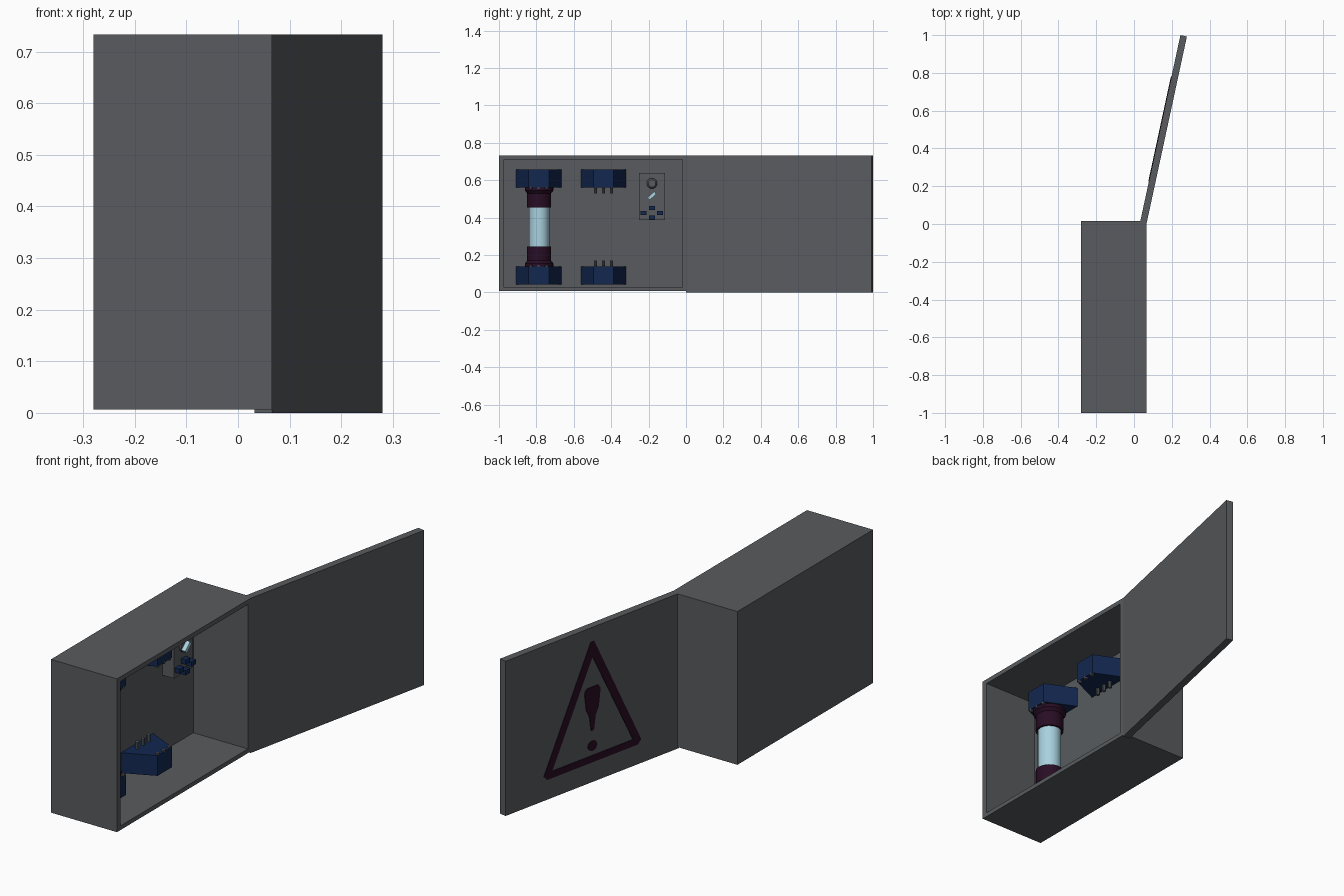
import bpy, bmesh, math
from mathutils import Matrix, Vector

if "Cube" in bpy.data.objects:
    bpy.data.objects.remove(bpy.data.objects["Cube"])


def material(name, rgb):
    m = bpy.data.materials.new(name)
    m.diffuse_color = (*rgb, 1)
    m.use_nodes = True
    m.node_tree.nodes["Principled BSDF"].inputs["Base Color"].default_value = m.diffuse_color
    return m


GREY = material("steel grey", (0.098, 0.105, 0.112))
BLUE = material("navy blue", (0.006, 0.020, 0.080))
PURPLE = material("dark purple", (0.022, 0.004, 0.018))
GLASS = material("pale blue", (0.40, 0.64, 0.74))


def finish(name, bm, mat):
    bmesh.ops.recalc_face_normals(bm, faces=bm.faces)
    me = bpy.data.meshes.new(name)
    bm.to_mesh(me)
    bm.free()
    me.materials.append(mat)
    ob = bpy.data.objects.new(name, me)
    bpy.context.collection.objects.link(ob)
    return ob


def box(name, lo, hi, mat, tilt=0):
    """Box between two corners, optionally turned about x."""
    lo, hi = Vector(lo), Vector(hi)
    bm = bmesh.new()
    bmesh.ops.create_cube(bm, size=1, matrix=Matrix.Translation((lo + hi) / 2)
                          @ Matrix.Rotation(tilt, 4, 'X') @ Matrix.Diagonal((*(hi - lo), 1)))
    return finish(name, bm, mat)


def prism(name, outline, z0, z1, mat):
    """Upright prism from an xy outline."""
    bm = bmesh.new()
    f = bm.faces.new([bm.verts.new((x, y, z0)) for x, y in outline])
    r = bmesh.ops.extrude_face_region(bm, geom=[f])
    bmesh.ops.translate(bm, vec=(0, 0, z1 - z0),
                        verts=[v for v in r["geom"] if isinstance(v, bmesh.types.BMVert)])
    return finish(name, bm, mat)


def lathe(name, profile, base, mat, rot=Matrix(), n=16):
    """Capped turned shape; profile is (radius, height)."""
    bm = bmesh.new()
    rings = [[bm.verts.new((r * math.cos(2 * math.pi * i / n), r * math.sin(2 * math.pi * i / n), h))
              for i in range(n)] for r, h in profile]
    for a, b in zip(rings, rings[1:]):
        for i in range(n):
            j = (i + 1) % n
            bm.faces.new((a[i], a[j], b[j], b[i])).smooth = True
    bm.faces.new(rings[0])
    bm.faces.new(rings[-1])
    bmesh.ops.transform(bm, matrix=Matrix.Translation(base) @ rot.to_4x4(), verts=bm.verts)
    for e in bm.edges:
        if len(e.link_faces) == 2 and e.calc_face_angle(0) > math.radians(30):
            e.smooth = False
    return finish(name, bm, mat)


# Cabinet: a box opened on its +x side
TOP, BACK, FRONT = 0.733, -0.22, 0.066
bm = bmesh.new()
bmesh.ops.create_cube(bm, size=1, matrix=Matrix.Translation((-0.107, -0.4925, 0.37))
                      @ Matrix.Diagonal((0.346, 1.015, 0.726, 1)))
bm.faces.ensure_lookup_table()
face = max(bm.faces, key=lambda f: f.calc_center_median().x)
bmesh.ops.inset_individual(bm, faces=[face], thickness=0.02)
for v in face.verts:
    v.co.y = -0.973 if v.co.y < -0.5 else -0.02
    v.co.z = 0.027 if v.co.z < 0.35 else 0.711
r = bmesh.ops.extrude_discrete_faces(bm, faces=[face])
for v in r["faces"][0].verts:
    v.co.x = BACK
finish("cabinet", bm, GREY)

# Open door
A, B = Vector((FRONT, 0.0)), Vector((0.28, 0.9925))
L = (B - A).length
d = (B - A) / L
n = Vector((-d.y, d.x))
T = 0.035
prism("door", [A, B, B + n * T, A + n * T], 0, TOP, GREY)


def on_door(u, z, off):
    p = A + d * (u * L) + n * (T + off)
    return (p.x, p.y, z)


def plate(name, outer, inner=None):
    """Thin painted plate on the door, optionally with a hole."""
    bm = bmesh.new()
    lift = 0.003
    loops = [[[bm.verts.new(on_door(u, z, o)) for u, z in loop] for o in (-0.001, lift)]
             for loop in ([outer, inner] if inner else [outer])]
    k = len(outer)
    for low, high in loops:
        for i in range(k):
            j = (i + 1) % k
            bm.faces.new((low[i], low[j], high[j], high[i]))
    for side in (0, 1):
        if inner:
            a, b = loops[0][side], loops[1][side]
            for i in range(k):
                j = (i + 1) % k
                bm.faces.new((a[i], a[j], b[j], b[i]))
        else:
            bm.faces.new(loops[0][side])
    return finish(name, bm, PURPLE)


# Painted hazard triangle
plate("warning_triangle",
      [(0.22, 0.115), (0.24, 0.095), (0.76, 0.095), (0.78, 0.115), (0.51, 0.665), (0.49, 0.665)],
      [(0.268, 0.13), (0.272, 0.127), (0.728, 0.127), (0.732, 0.13), (0.503, 0.59), (0.497, 0.59)])
half = [(0.008, 0.245), (0.018, 0.315), (0.036, 0.35), (0.046, 0.435), (0.032, 0.452)]
plate("warning_bar", [(0.5 + w, z) for w, z in half] + [(0.5 - w, z) for w, z in reversed(half)])
plate("warning_dot", [(0.5 + 0.027 * math.cos(i * math.pi / 6), 0.173 + 0.024 * math.sin(i * math.pi / 6))
                      for i in range(12)])

# Fuse holders with contact pins, top and bottom
for col, cy in (("fused", -0.787), ("empty", -0.441)):
    for row, z0, z1, inner, s in (("upper", 0.561, 0.658, 0.561, -1), ("lower", 0.043, 0.139, 0.139, 1)):
        tag = f"{col}_{row}"
        prism(f"holder_{tag}", [(BACK - 0.005, cy - 0.123), (-0.075, cy - 0.054),
                                (-0.075, cy + 0.054), (BACK - 0.005, cy + 0.123)], z0, z1, BLUE)
        for i in (-1, 0, 1):
            y = cy + i * 0.043
            for kind, x, h in (("pin", -0.19, 0.032), ("screw", -0.083, 0.007)):
                a, b = sorted((-s * 0.005, s * h))
                lathe(f"{kind}_{tag}_{i + 2}", [(0.009, a), (0.009, b)], (x, y, inner), GREY, n=8)

# Glass fuse with flared end caps
FX, FY = -0.153, -0.785
lathe("fuse_glass", [(0.054, 0.24), (0.054, 0.46)], (FX, FY, 0), GLASS)
cap = [(0.064, 0.455), (0.064, 0.53), (0.076, 0.545), (0.076, 0.561)]
lathe("fuse_cap_upper", cap, (FX, FY, 0), PURPLE)
lathe("fuse_cap_lower", [(r, 0.70 - z) for r, z in cap], (FX, FY, 0), PURPLE)

# Control panel with knobs and buttons
PX, PY = -0.16, -0.182
TURN = Matrix.Rotation(math.pi / 2, 3, 'Y')
box("control_panel", (BACK - 0.005, -0.251, 0.388), (PX, -0.112, 0.639), GREY)
lathe("knob", [(0.028, -0.005), (0.028, 0.012), (0.02, 0.022)], (PX, PY, 0.583), GREY, TURN)
lathe("switch_base", [(0.028, -0.005), (0.028, 0.008)], (PX, PY, 0.517), GREY, TURN)
box("switch_lever", (PX, PY - 0.024, 0.508), (PX + 0.028, PY + 0.024, 0.526), GLASS, math.radians(42))
for i, (y, z) in enumerate([(0, 0.451), (-0.045, 0.425), (0.043, 0.425), (0, 0.401)]):
    box(f"button_{i + 1}", (PX - 0.005, PY + y - 0.017, z - 0.011),
        (PX + 0.025, PY + y + 0.017, z + 0.011), BLUE)
